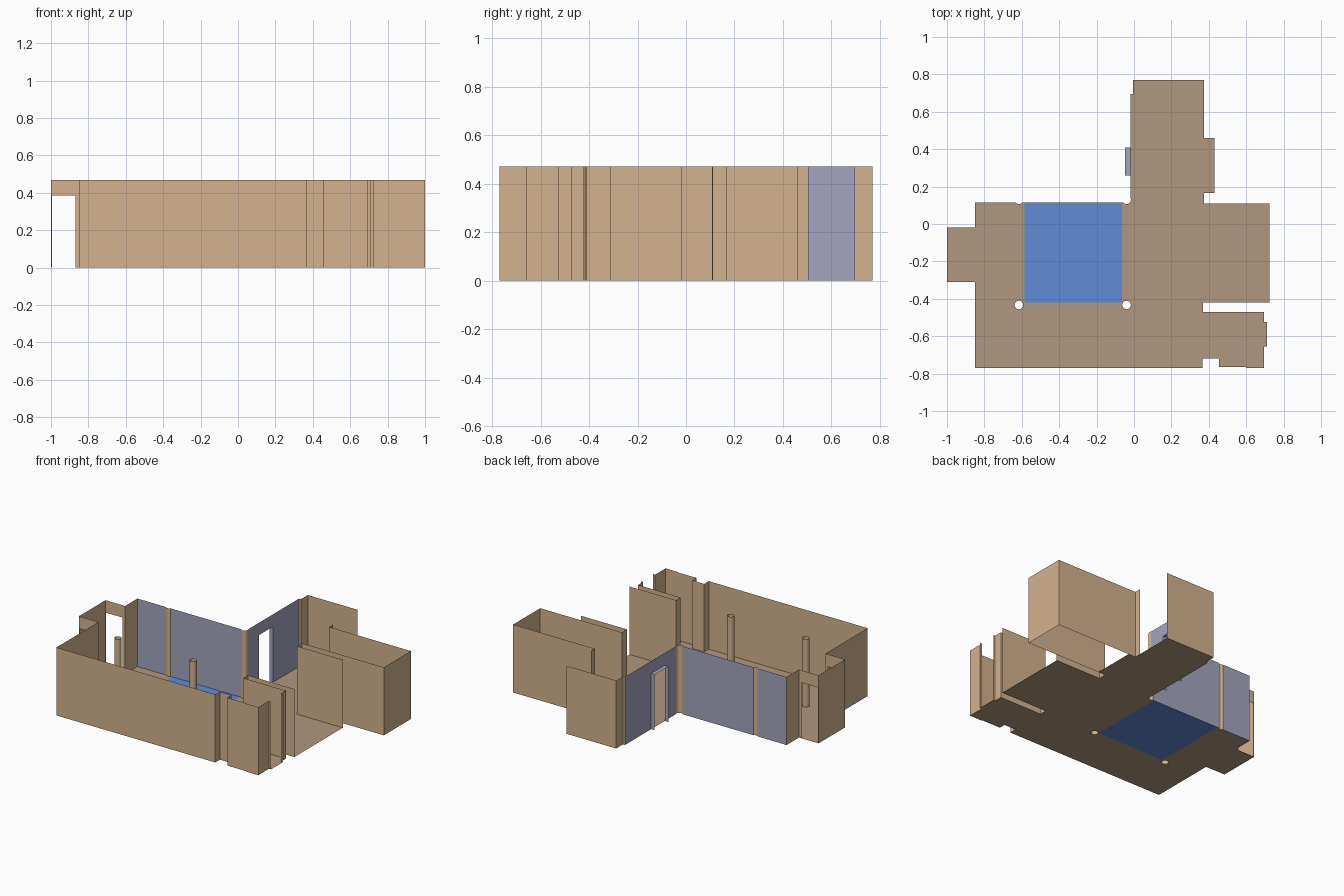
import bpy, bmesh, math

if "Cube" in bpy.data.objects:
    bpy.data.objects.remove(bpy.data.objects["Cube"])

H = 0.47      # wall height
DOOR = 0.385  # door opening height
R = 0.023     # column radius


def material(name, rgb):
    lin = [(c / 255 / 12.92) if c < 11 else ((c / 255 + 0.055) / 1.055) ** 2.4 for c in rgb]
    m = bpy.data.materials.new(name)
    m.diffuse_color = (*lin, 1)
    m.use_nodes = True
    m.node_tree.nodes["Principled BSDF"].inputs["Base Color"].default_value = m.diffuse_color
    return m


TAN = material("tan_wall", (212, 178, 142))
GREY = material("grey_blue_wall", (163, 165, 191))
FLOOR = material("brown_floor", (176, 151, 126))
BLUE = material("blue_floor", (97, 139, 214))


def finish(name, bm, mat, smooth=False):
    me = bpy.data.meshes.new(name)
    for f in bm.faces:
        f.smooth = smooth
    bm.to_mesh(me)
    bm.free()
    me.materials.append(mat)
    ob = bpy.data.objects.new(name, me)
    bpy.context.collection.objects.link(ob)
    return ob


def walls(name, mat, *strips, smooth=False):
    """Each strip is (points, z0, z1): a thin upright sheet along a plan path."""
    bm = bmesh.new()
    for pts, z0, z1 in strips:
        lo = [bm.verts.new((x, y, z0)) for x, y in pts]
        hi = [bm.verts.new((x, y, z1)) for x, y in pts]
        for i in range(len(pts) - 1):
            bm.faces.new((lo[i], lo[i + 1], hi[i + 1], hi[i]))
    return finish(name, bm, mat, smooth)


def door_wall(p, a, b, q):
    """Strips for a straight wall p-q with a door between a and b."""
    return ([p, a], 0, H), ([a, b], DOOR, H), ([b, q], 0, H)


def arc(cx, cy, a0, a1, n):
    return [(cx + R * math.cos(math.radians(a0 + (a1 - a0) * i / n)),
             cy + R * math.sin(math.radians(a0 + (a1 - a0) * i / n))) for i in range(n + 1)]


# Plan paths of the tan walls, with full height windows left open between them
front = [(-.85, -.31), (-.85, -.77), (.365, -.77), (.365, -.72), (.455, -.72), (.455, -.765),
         (.6, -.765), (.6, -.77), (.695, -.77), (.695, -.655), (.71, -.655)]
right = [(.71, -.525), (.695, -.525), (.695, -.47), (.37, -.47), (.37, -.42), (.725, -.42)]
bay_a = [(.725, .11), (.375, .11), (.375, .165)]
bay_b = [(.375, .46), (.375, .505)]
back = [(.375, .77), (-.005, .77), (-.005, .695), (-.02, .695)]
corner = arc(-.04, .13, 29.6, -139.3, 14)
pilaster = arc(-.615, .13, -40.7, -139.3, 8)
west = [(-.85, .115), (-.85, -.02)]

walls("front_wall", TAN, (front, 0, H))
walls("right_wall", TAN, (right, 0, H))
walls("side_bay_wall", TAN, (bay_a + [(1, .165), (1, .46)] + bay_b, 0, H))
walls("back_wall", TAN, (back, 0, H))
walls("west_wall", TAN, (west, 0, H))

# Entry alcove with a door on each side
walls("entry_alcove", TAN, ([(-1, -.31), (-1, -.02)], 0, H),
      *[s for y in (-.31, -.02)
        for s in door_wall((-1, y), (-.994, y), (-.87, y), (-.85, y))])

# Grey feature walls
walls("grey_long_wall", GREY, ([corner[-1], pilaster[0]], 0, H),
      ([pilaster[-1], west[0]], 0, H))
walls("grey_door_wall", GREY,
      *door_wall((-.02, .695), (-.02, .41), (-.02, .26), corner[0]))

# Door frame standing out behind the grey wall
walls("door_frame_sides", GREY, *[([(-.02, y), (-.048, y)], 0, DOOR) for y in (.26, .41)])
bm = bmesh.new()
bm.faces.new([bm.verts.new((x, y, DOOR)) for x, y in
              ((-.048, .26), (-.02, .26), (-.02, .41), (-.048, .41))])
finish("door_frame_top", bm, GREY)

# Round columns: two free-standing, two half buried in the wall
holes = []
for i, cx in enumerate((-.615, -.04)):
    ring = arc(cx, -.433, 0, 360, 24)
    holes.append(ring[:-1])
    bm = bmesh.new()
    bmesh.ops.create_cone(bm, cap_ends=False, segments=24, radius1=R, radius2=R, depth=H)
    bmesh.ops.translate(bm, verts=bm.verts, vec=(cx, -.433, H / 2))
    finish("column_%d" % (i + 1), bm, TAN, True)
walls("corner_column", TAN, (corner, 0, H), smooth=True)
walls("wall_column", TAN, (pilaster, 0, H), smooth=True)

# Floor following the walls, with holes under the columns
rug = [(-.065, .115), (-.065, -.42), (-.585, -.42), (-.585, .115)]
outline = (front + right + bay_a + [(.43, .165), (.43, .46)] + bay_b + back + corner
           + rug + pilaster + west + [(-1, -.02), (-1, -.31)])
bm = bmesh.new()
for loop in [outline] + holes:
    vs = [bm.verts.new((x, y, 0)) for x, y in loop]
    for i in range(len(vs)):
        bm.edges.new((vs[i - 1], vs[i]))
bmesh.ops.triangle_fill(bm, use_beauty=True, use_dissolve=False, edges=bm.edges[:],
                        normal=(0, 0, 1))
finish("floor", bm, FLOOR)

# Blue floor panel
bm = bmesh.new()
bm.faces.new([bm.verts.new((x, y, 0)) for x, y in reversed(rug)])
finish("blue_floor_panel", bm, BLUE)
